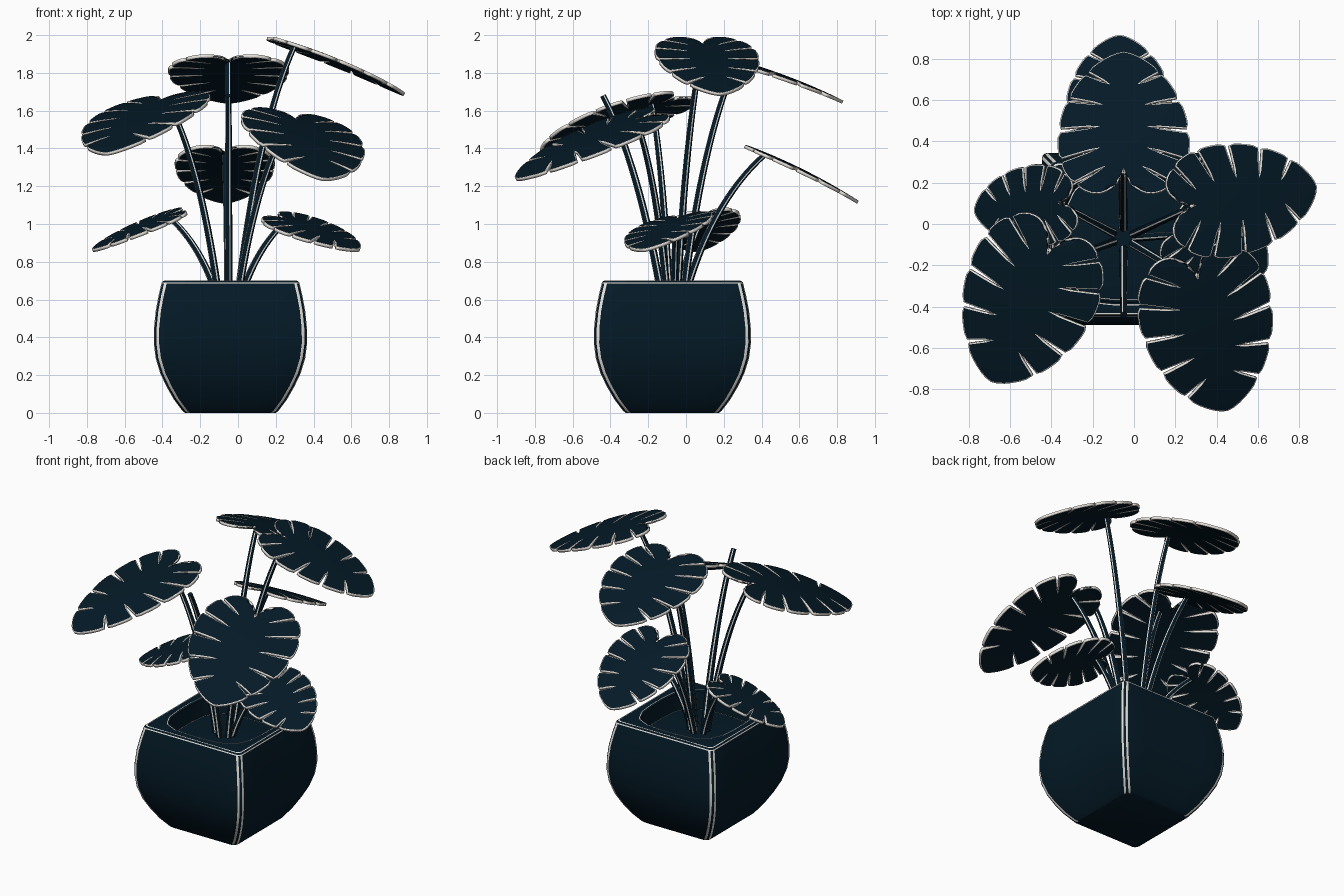
import bpy, bmesh, math
from mathutils import Vector, Matrix

if "Cube" in bpy.data.objects:
    bpy.data.objects.remove(bpy.data.objects["Cube"])


def material(name, rgb):
    m = bpy.data.materials.new(name)
    m.diffuse_color = (*rgb, 1)
    m.use_nodes = True
    m.node_tree.nodes["Principled BSDF"].inputs["Base Color"].default_value = m.diffuse_color
    return m


NAVY = material("dark navy", (0.0012, 0.0100, 0.0195))
PALE = material("pale edge", (0.80, 0.76, 0.71))
CX, CY = -0.04, -0.072
SOIL = 0.59


def finish(bm, name, angle=35, normals=True):
    if normals:
        bmesh.ops.recalc_face_normals(bm, faces=bm.faces)
    me = bpy.data.meshes.new(name)
    bm.to_mesh(me)
    bm.free()
    me.materials.append(NAVY)
    me.materials.append(PALE)
    ob = bpy.data.objects.new(name, me)
    bpy.context.collection.objects.link(ob)
    bpy.ops.object.select_all(action='DESELECT')
    ob.select_set(True)
    bpy.context.view_layer.objects.active = ob
    bpy.ops.object.shade_smooth_by_angle(angle=math.radians(angle))
    return ob


def skin(bm, rings, pale=lambda ring, i: False):
    for k, (a, b) in enumerate(zip(rings, rings[1:])):
        n = len(a)
        for i in range(n):
            f = bm.faces.new((a[i], a[(i + 1) % n], b[(i + 1) % n], b[i]))
            f.material_index = int(pale(k, i))


# square planter with bulging sides, pale-lined corners and a rounded opening
SIDE = 8  # points per side of the ring


def square_ring(h, c=0.028):
    e = h - c
    pts = []
    for k in range(4):
        rot = Matrix.Rotation(k * math.pi / 2, 2)
        pts += [rot @ Vector((h, e * q / 5)) for q in (-5, -3, -1, 1, 3, 5)]
        pts += [rot @ Vector((e + c * math.cos(a), e + c * math.sin(a)))
                for a in (math.radians(30), math.radians(60))]
    return pts


def opening_ring(h, n=3.4):
    out = []
    for p in square_ring(0.35):
        a = math.atan2(p.y, p.x)
        r = h / (abs(math.cos(a)) ** n + abs(math.sin(a)) ** n) ** (1 / n)
        out.append(Vector((r * math.cos(a), r * math.sin(a))))
    return out


bm = bmesh.new()
profile = [(0.240, 0), (0.254, 0.01), (0.299, 0.07), (0.339, 0.14), (0.372, 0.21),
           (0.396, 0.29), (0.406, 0.37), (0.405, 0.45), (0.396, 0.54),
           (0.381, 0.62), (0.366, 0.684), (0.364, 0.691), (0.356, 0.699), (0.349, 0.70)]
levels = [(square_ring(h), z) for h, z in profile]
levels += [(opening_ring(h), z) for h, z in
           [(0.314, 0.70), (0.308, 0.70), (0.30, 0.692), (0.295, SOIL - 0.02)]]
rings = [[bm.verts.new((p.x + CX, p.y * 1.025 + CY, z)) for p in pts] for pts, z in levels]
TOP = len(profile) - 1
skin(bm, rings, lambda k, i: k in (TOP - 3, TOP - 1, TOP + 1)
     or (k < TOP - 3 and i % SIDE in (5, 7)))
bm.faces.new(rings[0])
bm.faces.new(rings[-1])
finish(bm, "planter")

# slightly mounded soil
bm = bmesh.new()
rings = [[bm.verts.new((p.x + CX, p.y + CY, z)) for p in opening_ring(h)]
         for h, z in [(0.297, SOIL - 0.01), (0.292, SOIL - 0.009), (0.2, SOIL), (0.08, SOIL + 0.01)]]
skin(bm, rings, lambda k, i: k == 0)
bm.faces.new(rings[-1])
finish(bm, "soil")

# half outline of a heart-shaped leaf: along midrib, across (unit length, unit half width)
OUTLINE = [Vector(p) for p in [(-0.02, 0.02), (-0.14, 0.12), (-0.21, 0.38), (-0.16, 0.68),
           (0.0, 0.92), (0.22, 1.0), (0.47, 0.93), (0.70, 0.73), (0.89, 0.42), (1.0, 0.0)]]


def edge_point(t):
    f = min(max(t, 0), 1) * (len(OUTLINE) - 1)
    i = min(int(f), len(OUTLINE) - 2)
    f -= i
    b, c = OUTLINE[i], OUTLINE[i + 1]
    a = OUTLINE[i - 1] if i else b
    d = OUTLINE[i + 2] if i + 2 < len(OUTLINE) else Vector((0.92, -0.40))
    return 0.5 * (2 * b + (c - a) * f + (2 * a - 5 * b + 4 * c - d) * f * f
                  + (3 * b - a - 3 * c + d) * f ** 3)


def rib_point(t):
    return Vector((0.85 * max(0, (t - 0.25) / 0.75) ** 1.1, 0))


CUTS = [0, 0.36, 0.48, 0.60, 0.72, 0.84, 1.0]
STEPS = [0, 0.2, 0.38, 0.55, 0.75, 0.93, 1.0]


def leaf(name, base, tip, half, roll=0):
    base, tip = Vector(base), Vector(tip)
    U = tip - base
    length = U.length
    U.normalize()
    V = Vector((0, 0, 1)).cross(U).normalized()
    V = Matrix.Rotation(math.radians(roll), 3, U) @ V
    N = U.cross(V)
    bm = bmesh.new()
    for side in (1, -1):
        for k, (t0, t1) in enumerate(zip(CUTS, CUTS[1:])):
            cols = 12 if k == 0 else 6
            first, last = k == 0, k == len(CUTS) - 2
            grid = []
            for s in STEPS:
                open_ = max(0, (s - 0.38) / 0.62)       # slit widens to the rim
                g = 0.0075 * open_ ** 0.5
                row = []
                for j in range(cols + 1):
                    f = j / cols
                    lo = t0 + (0 if first else g)
                    hi = t1 - (0 if last else g)
                    t = lo + (hi - lo) * f
                    corner = 0.035 * open_ * abs(2 * f - 1) ** 6   # rounded lobe ends
                    if (first and f < 0.5) or (last and f > 0.5):
                        corner = 0
                    p = rib_point(t).lerp(edge_point(t), s - corner)
                    u, v = p.x * length, max(p.y, 0) * half * side
                    bend = 0.16 * u * (length - u) - 0.15 * v * v
                    row.append(bm.verts.new(base + U * u + V * v + N * bend))
                grid.append(row)
            for a, b in zip(grid, grid[1:]):
                for j in range(cols):
                    q = (a[j], a[j + 1], b[j + 1], b[j])
                    bm.faces.new(q if side < 0 else q[::-1])
    bmesh.ops.remove_doubles(bm, verts=bm.verts, dist=0.0008)
    bmesh.ops.dissolve_degenerate(bm, edges=bm.edges, dist=0.0003)
    bmesh.ops.recalc_face_normals(bm, faces=bm.faces)
    # pale line around the rim and along the slits
    rim = bmesh.ops.inset_region(bm, faces=bm.faces[:], thickness=0.005,
                                 use_boundary=True, use_even_offset=False)
    for f in rim["faces"]:
        f.material_index = 1
    ob = finish(bm, name)
    mod = ob.modifiers.new("thickness", 'SOLIDIFY')
    mod.thickness = 0.018
    mod.offset = 0
    mod.material_offset_rim = 1


def stalk(name, end, lean=0.3, r0=0.021, r1=0.015):
    end = Vector(end)
    centre = Vector((-0.05, -0.07, SOIL - 0.02))
    d = Vector((end.x - centre.x, end.y - centre.y, 0))
    start = centre + d.normalized() * 0.05
    ctrl = start + d * lean
    ctrl.z = start.z + 0.68 * (end.z - start.z)
    angles = [math.radians(q * 90 + o) for q in range(4) for o in (-11, 11, 45)]
    bm = bmesh.new()
    rings = []
    x = None
    for i in range(17):
        t = i / 16
        p = start * (1 - t) ** 2 + ctrl * 2 * t * (1 - t) + end * t * t
        tan = ((ctrl - start) * (1 - t) + (end - ctrl) * t).normalized()
        x = Vector((1, 0.4, 0)) if x is None else x
        x = (x - tan * x.dot(tan)).normalized()
        y = tan.cross(x)
        r = r0 + (r1 - r0) * t
        rings.append([bm.verts.new(p + r * (x * math.cos(a) + y * math.sin(a))) for a in angles])
    skin(bm, rings, lambda k, i: i % 3 == 0)
    bm.faces.new(rings[0])
    bm.faces.new(rings[-1])
    finish(bm, name, 50)


# name, stalk joint, leaf tip, half width, roll
LEAVES = [
    ("upper_back", (-0.05, 0.27, 1.86), (-0.05, 0.83, 1.645), 0.32, 0),
    ("top_right", (0.30, 0.09, 1.945), (0.88, 0.18, 1.685), 0.275, 0),
    ("lower_back", (-0.07, 0.42, 1.37), (-0.07, 0.91, 1.115), 0.265, 0),
    ("front_right", (0.31, -0.27, 1.545), (0.45, -0.90, 1.235), 0.33, -9),
    ("front_left", (-0.42, -0.15, 1.645), (-0.69, -0.76, 1.37), 0.33, 6.5),
    ("lower_left", (-0.37, 0.10, 1.04), (-0.77, 0.06, 0.86), 0.20, -7),
    ("lower_right", (0.26, -0.05, 1.02), (0.64, -0.22, 0.86), 0.235, 8),
]
for name, joint, tip, half, roll in LEAVES:
    leaf(name + "_leaf", joint, tip, half, roll)
# stalks meet the leaves at the notch or just under the blade
JOINTS = {"front_left": (-0.36, -0.18, 1.63), "front_right": (0.27, -0.26, 1.54)}
for name, joint, *_ in LEAVES:
    stalk(name + "_stalk", JOINTS.get(name, joint))

# bare young shoot leaning forward
stalk("young_shoot", (-0.05, -0.44, 1.68), 0.35, 0.022, 0.016)
